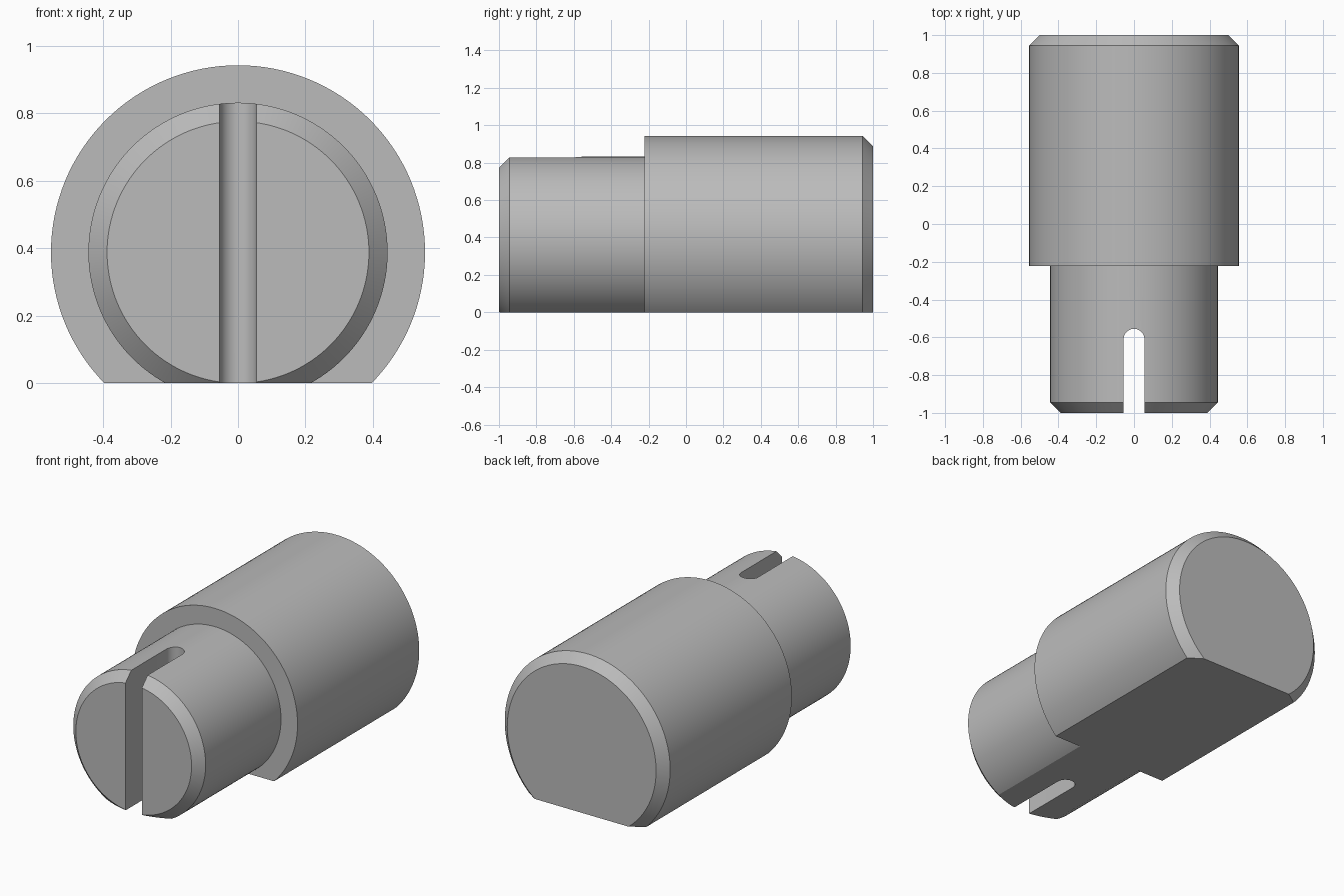
import bpy, bmesh, math
from mathutils import Matrix, Vector

cube = bpy.data.objects.get("Cube")
if cube:
    bpy.data.objects.remove(cube, do_unlink=True)

AXIS_Z = 0.389      # height of the shaft axis
BIG_R = 0.555
SMALL_R = 0.444
CHAMFER = 0.0555
SLOT_R = 0.055
SEGMENTS = 128

# Single grey material
grey = bpy.data.materials.new("plain grey")
grey.use_nodes = True
color = (0.5, 0.5, 0.5, 1)
grey.diffuse_color = color
grey.node_tree.nodes["Principled BSDF"].inputs["Base Color"].default_value = color


def make_object(name, bm):
    bmesh.ops.recalc_face_normals(bm, faces=bm.faces)
    mesh = bpy.data.meshes.new(name)
    bm.to_mesh(mesh)
    bm.free()
    mesh.materials.append(grey)
    obj = bpy.data.objects.new(name, mesh)
    bpy.context.collection.objects.link(obj)
    return obj


# Stepped pin: stacked rings along y as (y, radius)
profile = [(-1, SMALL_R - CHAMFER), (-1 + CHAMFER, SMALL_R), (-0.222, SMALL_R),
           (-0.222, BIG_R), (1 - CHAMFER, BIG_R), (1, BIG_R - CHAMFER)]
bm = bmesh.new()
rings = []
for y, r in profile:
    angles = [math.tau * i / SEGMENTS for i in range(SEGMENTS)]
    rings.append([bm.verts.new((r * math.sin(a), y, AXIS_Z + r * math.cos(a))) for a in angles])
for a, b in zip(rings, rings[1:]):
    for i in range(SEGMENTS):
        j = (i + 1) % SEGMENTS
        bm.faces.new((a[i], a[j], b[j], b[i]))
bm.faces.new(rings[0])
bm.faces.new(rings[-1])

# Flat underside
cut = bmesh.ops.bisect_plane(bm, geom=bm.verts[:] + bm.edges[:] + bm.faces[:],
                             plane_co=(0, 0, 0.001), plane_no=(0, 0, -1), clear_outer=True)
edges = [e for e in bm.edges if e.is_boundary]
bmesh.ops.contextual_create(bm, geom=edges)
bmesh.ops.translate(bm, verts=bm.verts, vec=(0, 0, -0.001))
pin = make_object("stepped_pin", bm)

# Round-ended slot cutter
bm = bmesh.new()
end_y = -0.555 - SLOT_R
outline = [(SLOT_R * math.cos(math.pi * i / 24), end_y + SLOT_R * math.sin(math.pi * i / 24))
           for i in range(25)] + [(-SLOT_R, -1.2), (SLOT_R, -1.2)]
base = bm.faces.new([bm.verts.new((x, y, -0.2)) for x, y in outline])
top = bmesh.ops.extrude_face_region(bm, geom=[base])["geom"]
bmesh.ops.translate(bm, verts=[v for v in top if isinstance(v, bmesh.types.BMVert)], vec=(0, 0, 1.4))
cutter = make_object("slot_cutter", bm)
cutter.hide_render = True
cutter.display_type = 'WIRE'

# Cut the slot and shade
boolean = pin.modifiers.new("slot", 'BOOLEAN')
boolean.operation = 'DIFFERENCE'
boolean.solver = 'EXACT'
boolean.object = cutter
bpy.context.view_layer.objects.active = pin
pin.select_set(True)
bpy.ops.object.modifier_apply(modifier=boolean.name)
bpy.data.objects.remove(cutter, do_unlink=True)
bpy.ops.object.shade_smooth_by_angle(angle=math.radians(25))
